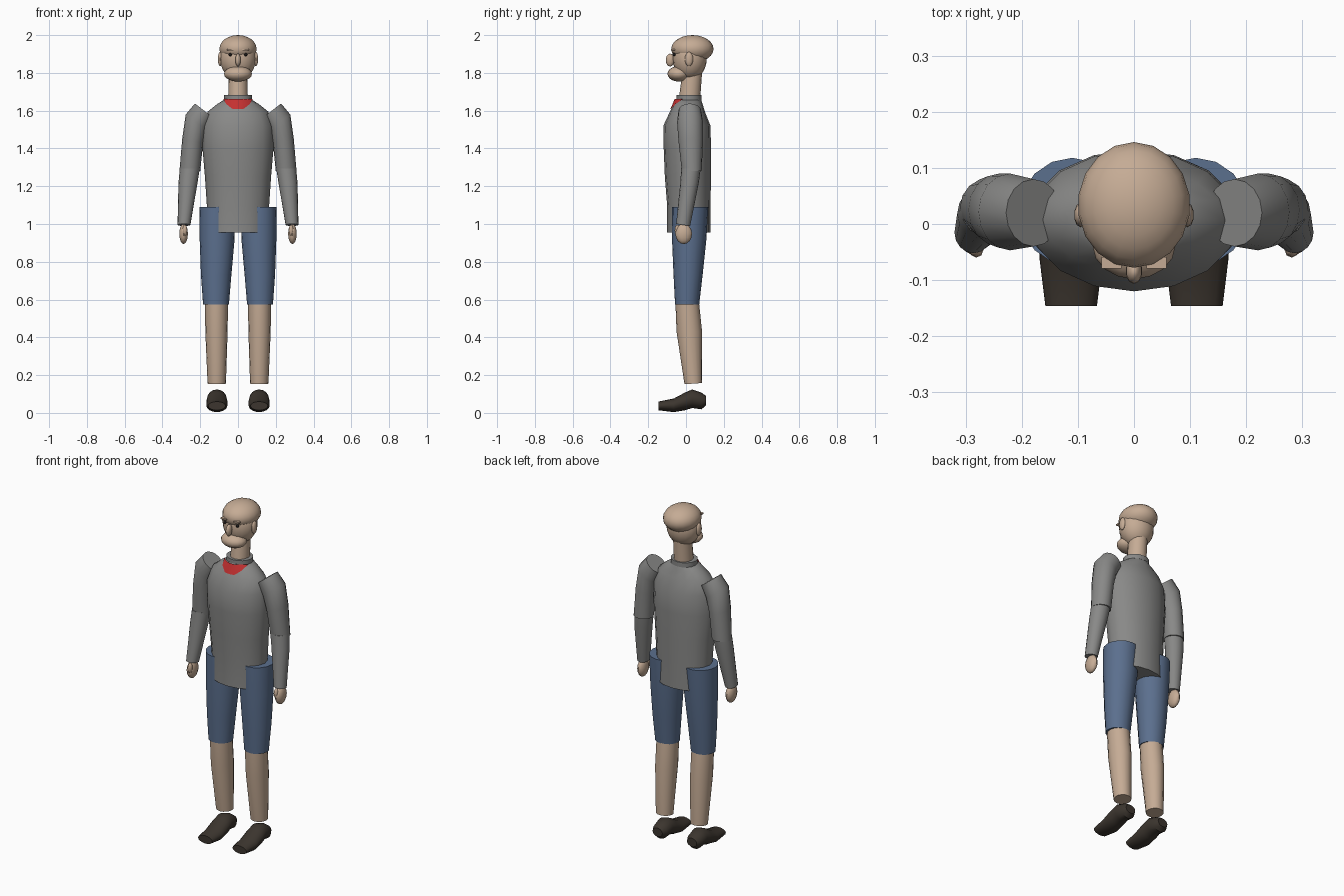
import bpy, bmesh, math
from mathutils import Vector

if "Cube" in bpy.data.objects:
    bpy.data.objects.remove(bpy.data.objects["Cube"])

SEG = 16


def material(name, rgb):
    m = bpy.data.materials.new(name)
    m.diffuse_color = (*rgb, 1)
    m.use_nodes = True
    m.node_tree.nodes["Principled BSDF"].inputs["Base Color"].default_value = m.diffuse_color
    return m


SKIN = material("skin", (0.56, 0.41, 0.30))
GREY = material("sweater grey", (0.25, 0.25, 0.245))
BLUE = material("denim blue", (0.105, 0.16, 0.27))
DARK = material("shoe brown", (0.045, 0.036, 0.028))
RED = material("shirt red", (0.55, 0.03, 0.03))
BLACK = material("eye black", (0.012, 0.01, 0.01))


def finish(bm, name, mat, angle=42):
    bmesh.ops.recalc_face_normals(bm, faces=bm.faces)
    me = bpy.data.meshes.new(name)
    bm.to_mesh(me)
    bm.free()
    ob = bpy.data.objects.new(name, me)
    bpy.context.collection.objects.link(ob)
    me.materials.append(mat)
    bpy.ops.object.select_all(action='DESELECT')
    ob.select_set(True)
    bpy.context.view_layer.objects.active = ob
    bpy.ops.object.shade_smooth_by_angle(angle=math.radians(angle))
    return ob


def flat_ring(x0, x1, y0, y1, z, tx=0, ty=0):
    """Horizontal ellipse from its extents, tilted by slopes tx and ty."""
    cx, cy, rx, ry = (x0 + x1) / 2, (y0 + y1) / 2, (x1 - x0) / 2, (y1 - y0) / 2
    pts = []
    for i in range(SEG):
        a = 2 * math.pi * i / SEG
        dx, dy = rx * math.cos(a), ry * math.sin(a)
        pts.append(Vector((cx + dx, cy + dy, z + tx * dx + ty * dy)))
    return pts


def upright_ring(x0, x1, z0, z1, y):
    """Ellipse facing the front."""
    return [Vector((p.x, y, p.y)) for p in flat_ring(x0, x1, z0, z1, 0)]


def loft(name, rings, mat, side=1):
    bm = bmesh.new()
    loops = [[bm.verts.new((p.x * side, p.y, p.z)) for p in r] for r in rings]
    for a, b in zip(loops, loops[1:]):
        for i in range(SEG):
            j = (i + 1) % SEG
            bm.faces.new((a[i], a[j], b[j], b[i]))
    bm.faces.new(loops[0])
    bm.faces.new(loops[-1])
    return finish(bm, name, mat)


def ball(name, center, radii, mat, u=16, v=10):
    bm = bmesh.new()
    bmesh.ops.create_uvsphere(bm, u_segments=u, v_segments=v, radius=1)
    bmesh.ops.scale(bm, vec=radii, verts=bm.verts)
    bmesh.ops.translate(bm, vec=center, verts=bm.verts)
    return finish(bm, name, mat, 60)


def box(name, center, size, mat):
    bm = bmesh.new()
    bmesh.ops.create_cube(bm, size=1)
    bmesh.ops.scale(bm, vec=size, verts=bm.verts)
    bmesh.ops.translate(bm, vec=center, verts=bm.verts)
    return finish(bm, name, mat)


# Sweater body: height, half width, front and back
body = [(0.955, 0.165, -0.10, 0.13), (1.10, 0.165, -0.10, 0.13),
        (1.25, 0.175, -0.112, 0.132), (1.40, 0.188, -0.118, 0.132),
        (1.52, 0.185, -0.12, 0.13), (1.595, 0.16, -0.085, 0.10),
        (1.635, 0.11, -0.065, 0.088), (1.66, 0.07, -0.05, 0.08)]
loft("sweater", [flat_ring(-w, w, a, b, z) for z, w, a, b in body], GREY)

# Collar and neck
loft("collar", [flat_ring(-0.075, 0.075, -0.05, 0.083, z) for z in (1.655, 1.682)], GREY)
loft("neck", [flat_ring(-0.052, 0.052, -0.038, 0.075, 1.66),
              flat_ring(-0.05, 0.05, -0.02, 0.085, 1.80)], SKIN)

# Red shirt front below the collar: height, half width, middle y, edge y
bm = bmesh.new()
rows = []
for z, w, mid, edge in [(1.662, 0.078, -0.06, -0.015), (1.635, 0.062, -0.071, -0.056),
                        (1.61, 0.03, -0.083, -0.079)]:
    rows.append([bm.verts.new((w * t / 4, mid + (edge - mid) * (t / 4) ** 2, z))
                 for t in range(-4, 5)])
for a, b in zip(rows, rows[1:]):
    for i in range(8):
        bm.faces.new((a[i], b[i], b[i + 1], a[i + 1]))
finish(bm, "shirt_front", RED)

# Head
ball("face", (0, 0.02, 1.875), (0.096, 0.09, 0.112), SKIN, 18, 12)
ball("cranium", (0, 0.034, 1.927), (0.1, 0.112, 0.073), SKIN, 18, 12)
ball("jaw", (0, -0.038, 1.795), (0.074, 0.06, 0.041), SKIN)
ball("nose", (0, -0.084, 1.868), (0.015, 0.023, 0.034), SKIN, 10, 8)

for s, tag in ((1, "left"), (-1, "right")):
    # Facial features
    ball(tag + "_ear", (s * 0.095, 0.016, 1.873), (0.012, 0.022, 0.038), SKIN, 10, 8)
    ball(tag + "_eye", (s * 0.041, -0.063, 1.897), (0.009, 0.009, 0.009), BLACK, 10, 8)
    box(tag + "_brow", (s * 0.04, -0.069, 1.922), (0.036, 0.02, 0.009), SKIN)

    # Sleeves, with the shoulder end slanting inwards
    loft(tag + "_upper_sleeve", [
        flat_ring(0.13, 0.228, -0.04, 0.08, 1.60, 0.77),
        flat_ring(0.165, 0.277, -0.047, 0.09, 1.54, 0.7),
        flat_ring(0.185, 0.295, -0.04, 0.09, 1.44, 0.25),
        flat_ring(0.20, 0.31, -0.022, 0.083, 1.28, 0)], GREY, s)
    loft(tag + "_forearm_sleeve", [
        flat_ring(0.202, 0.308, -0.025, 0.078, 1.295),
        flat_ring(0.214, 0.315, -0.03, 0.068, 1.22),
        flat_ring(0.252, 0.32, -0.052, 0.022, 0.995, 0, -0.15)], GREY, s)

    # Hand and thumb
    ball(tag + "_hand", (s * 0.288, -0.012, 0.948), (0.024, 0.044, 0.054), SKIN, 10, 8)
    ball(tag + "_thumb", (s * 0.281, -0.045, 0.966), (0.013, 0.015, 0.03), SKIN, 8, 6)

    # Shorts leg and shin
    loft(tag + "_shorts_leg", [
        flat_ring(0.015, 0.205, -0.075, 0.118, 1.09),
        flat_ring(0.018, 0.203, -0.074, 0.108, 0.92),
        flat_ring(0.035, 0.196, -0.066, 0.088, 0.73),
        flat_ring(0.048, 0.185, -0.058, 0.07, 0.575)], BLUE, s)
    loft(tag + "_shin", [
        flat_ring(0.053, 0.175, -0.056, 0.069, 0.585),
        flat_ring(0.055, 0.173, -0.05, 0.085, 0.43),
        flat_ring(0.064, 0.161, -0.008, 0.085, 0.155, 0, 0.07)], SKIN, s)

    # Shoe, lofted from toe to heel
    loft(tag + "_shoe", [
        upright_ring(0.066, 0.158, 0.014, 0.06, -0.146),
        upright_ring(0.056, 0.168, 0.004, 0.076, -0.065),
        upright_ring(0.056, 0.168, 0.014, 0.108, -0.005),
        upright_ring(0.06, 0.164, 0.026, 0.124, 0.033),
        upright_ring(0.066, 0.158, 0.019, 0.107, 0.082),
        upright_ring(0.08, 0.144, 0.04, 0.09, 0.106)], DARK, s)
